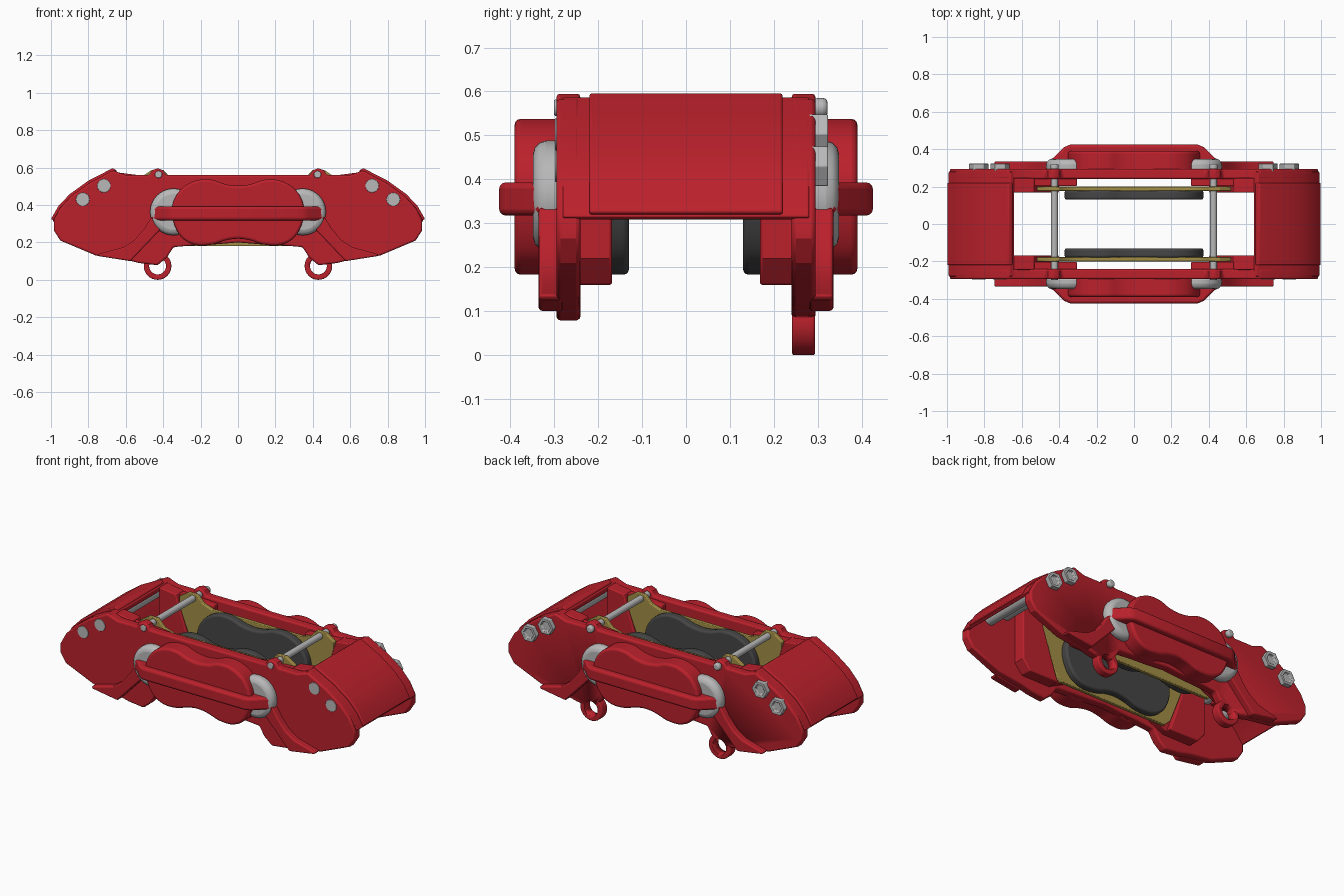
import bpy, bmesh, math
from mathutils import Vector

cube = bpy.data.objects.get("Cube")
if cube:
    bpy.data.objects.remove(cube, do_unlink=True)


def material(name, color, metallic=0.0):
    m = bpy.data.materials.new(name)
    m.use_nodes = True
    m.diffuse_color = color
    bsdf = m.node_tree.nodes["Principled BSDF"]
    bsdf.inputs["Base Color"].default_value = color
    bsdf.inputs["Metallic"].default_value = metallic
    return m


RED = material("red_paint", (0.50, 0.015, 0.025, 1))
STEEL = material("steel", (0.48, 0.48, 0.48, 1))
GOLD = material("gold_plating", (0.36, 0.27, 0.06, 1))
DARK = material("friction_lining", (0.06, 0.06, 0.06, 1))


def finish(bm, name, mat, bevel, mirror_x, mirror_y):
    bmesh.ops.recalc_face_normals(bm, faces=bm.faces)
    mesh = bpy.data.meshes.new(name)
    bm.to_mesh(mesh)
    bm.free()
    mesh.materials.append(mat)
    ob = bpy.data.objects.new(name, mesh)
    bpy.context.collection.objects.link(ob)
    bpy.ops.object.select_all(action='DESELECT')
    ob.select_set(True)
    bpy.context.view_layer.objects.active = ob
    bpy.ops.object.shade_smooth_by_angle(angle=math.radians(32))
    if bevel:
        b = ob.modifiers.new("Bevel", 'BEVEL')
        b.width, b.segments, b.limit_method = bevel, 3, 'ANGLE'
        b.angle_limit = math.radians(40)
    if mirror_x or mirror_y:
        m = ob.modifiers.new("Mirror", 'MIRROR')
        m.use_axis = (mirror_x, mirror_y, False)
        m.use_clip = m.use_mirror_merge = False
    return ob


def prism(name, pts, lo, hi, mat, bevel=0.01, mirror_x=False, mirror_y=False, axis='Y'):
    """Extrude an outline (x,z along y, or x,y along z)."""
    bm = bmesh.new()
    place = (lambda a, b, d: (a, d, b)) if axis == 'Y' else (lambda a, b, d: (a, b, d))
    face = bm.faces.new([bm.verts.new(place(a, b, lo)) for a, b in pts])
    ext = bmesh.ops.extrude_face_region(bm, geom=[face])
    shift = Vector(place(0, 0, hi - lo))
    for v in ext["geom"]:
        if isinstance(v, bmesh.types.BMVert):
            v.co += shift
    return finish(bm, name, mat, bevel, mirror_x, mirror_y)


def circle(x, z, r, n=32):
    return [(x + r * math.cos(math.tau * i / n), z + r * math.sin(math.tau * i / n)) for i in range(n)]


def reflect(half):
    """Close a half outline across x = 0."""
    return half + [(-x, z) for x, z in reversed(half) if x > 0]


def smooth(pts, steps=5):
    """Closed spline through the points."""
    out, n = [], len(pts)
    for i in range(n):
        p0, p1, p2, p3 = (Vector(pts[(i + k) % n]) for k in (-1, 0, 1, 2))
        for s in range(steps):
            t = s / steps
            out.append(tuple(0.5 * (2 * p1 + (p2 - p0) * t + (2 * p0 - 5 * p1 + 4 * p2 - p3) * t * t
                                    + (3 * p1 - p0 - 3 * p2 + p3) * t ** 3)))
    return out


# Side plates, the rear one drilled for the mounting ears
plate = reflect([
    (0, 0.56), (0.385, 0.56), (0.4, 0.585), (0.43, 0.597), (0.46, 0.585), (0.475, 0.56),
    (0.6, 0.56), (0.67, 0.585), (0.8, 0.515), (0.89, 0.45), (0.95, 0.385), (0.985, 0.32),
    (0.985, 0.265), (0.95, 0.21), (0.76, 0.13), (0.6, 0.108), (0.53, 0.09), (0.43, 0.078),
    (0.38, 0.12), (0.345, 0.175), (0.23, 0.185), (0.12, 0.19), (0, 0.2)])
prism("front_plate", plate, -0.295, -0.24, RED)
rear_plate = prism("rear_plate", plate, 0.24, 0.295, RED)

EAR_X, EAR_Z, HOLE = 0.43, 0.074, 0.045
ears = prism("mounting_ears", circle(EAR_X, EAR_Z, 0.074), 0.241, 0.294, RED, 0.006, mirror_x=True)
cutter = prism("ear_hole_cutter", circle(EAR_X, EAR_Z, HOLE), 0.1, 0.4, RED, 0, mirror_x=True)
cutter.hide_render = True
cutter.hide_viewport = True
for part in (rear_plate, ears):
    cut = part.modifiers.new("Hole", 'BOOLEAN')
    cut.operation, cut.object, cut.solver = 'DIFFERENCE', cutter, 'EXACT'

# Curved shells bridging the two sides
shell = [(0.65, 0.585), (0.67, 0.597), (0.8, 0.53), (0.9, 0.458), (0.96, 0.395), (1.0, 0.325),
         (0.985, 0.318), (0.94, 0.38), (0.88, 0.435), (0.78, 0.5), (0.65, 0.56)]
prism("bridge", shell, -0.22, 0.22, RED, 0.006, mirror_x=True)
lower = [(x - 0.008, z - 0.01) for x, z in shell]
prism("bridge_edge", lower, -0.28, 0.28, RED, 0.004, mirror_x=True)

# Inner walls that hold the pads
abutment = [(0.535, 0.56), (0.65, 0.575), (0.65, 0.22), (0.6, 0.16), (0.4, 0.16), (0.42, 0.21)]
prism("pad_abutment", abutment, 0.168, 0.245, RED, 0.006, True, True)
backing = [(0.305, 0.54), (0.65, 0.56), (0.65, 0.22), (0.6, 0.165), (0.4, 0.165), (0.305, 0.21)]
prism("inner_wall", backing, 0.202, 0.25, RED, 0.006, True, True)

# Double-lobed piston housings
lobes = smooth(reflect([
    (0, 0.503), (0.07, 0.512), (0.14, 0.535), (0.22, 0.532), (0.3, 0.49), (0.348, 0.41),
    (0.348, 0.32), (0.305, 0.23), (0.23, 0.187), (0.14, 0.188), (0.07, 0.21), (0, 0.22)]))
prism("piston_housing", lobes, 0.27, 0.39, RED, 0.014, mirror_y=True)
prism("piston_cap", circle(0.345, 0.363, 0.125, 40), 0.27, 0.348, STEEL, 0.03, True, True)

# Outer reinforcing bar and its flared legs
bar = reflect([(0, 0.425), (0.34, 0.425), (0.375, 0.41), (0.43, 0.355), (0.465, 0.335), (0.465, 0.28), (0, 0.28)])
prism("outer_bar", bar, 0.318, 0.393, RED, 0.014, mirror_y=True, axis='Z')
leg = [(0.36, 0.39), (0.42, 0.38), (0.46, 0.34), (0.5, 0.275), (0.55, 0.215), (0.61, 0.175),
       (0.75, 0.137), (0.74, 0.126), (0.575, 0.1), (0.385, 0.3), (0.35, 0.322)]
prism("bar_leg", leg, 0.28, 0.335, RED, 0.01, True, True)

# Brake pads
pad_plate = reflect([
    (0, 0.525), (0.3, 0.525), (0.36, 0.545), (0.4, 0.588), (0.46, 0.588), (0.518, 0.55),
    (0.518, 0.5), (0.41, 0.22), (0.37, 0.18), (0, 0.18)])
prism("pad_backing_plate", pad_plate, 0.176, 0.2, GOLD, 0.004, mirror_y=True)
lining = [(x * 1.05, z) for x, z in lobes]
prism("pad_lining", lining, 0.13, 0.18, DARK, 0.012, mirror_y=True)

# Retaining pins
prism("retaining_pin", circle(0.425, 0.563, 0.019, 20), -0.3, 0.3, STEEL, 0.004, mirror_x=True)
prism("pin_head", circle(0.425, 0.563, 0.022, 20), 0.29, 0.322, STEEL, 0.01, mirror_x=True)

# Through bolts with hollow hex heads
for label, x, z in (("upper", 0.717, 0.503), ("lower", 0.83, 0.43)):
    prism(label + "_bolt", circle(x, z, 0.036, 24), -0.298, 0.297, STEEL, 0.002, mirror_x=True)
    bm = bmesh.new()
    rings = []
    for y, r, n in ((0.28, 0.052, 6), (0.323, 0.052, 6), (0.323, 0.034, 6), (0.308, 0.03, 6)):
        rings.append([bm.verts.new((a, y, b)) for a, b in circle(x, z, r, n)])
    for a, b in zip(rings, rings[1:]):
        for i in range(len(a)):
            j = (i + 1) % len(a)
            bm.faces.new((a[i], a[j], b[j], b[i]))
    bm.faces.new(rings[0])
    bm.faces.new(rings[-1])
    finish(bm, label + "_bolt_head", STEEL, 0.003, True, False)
